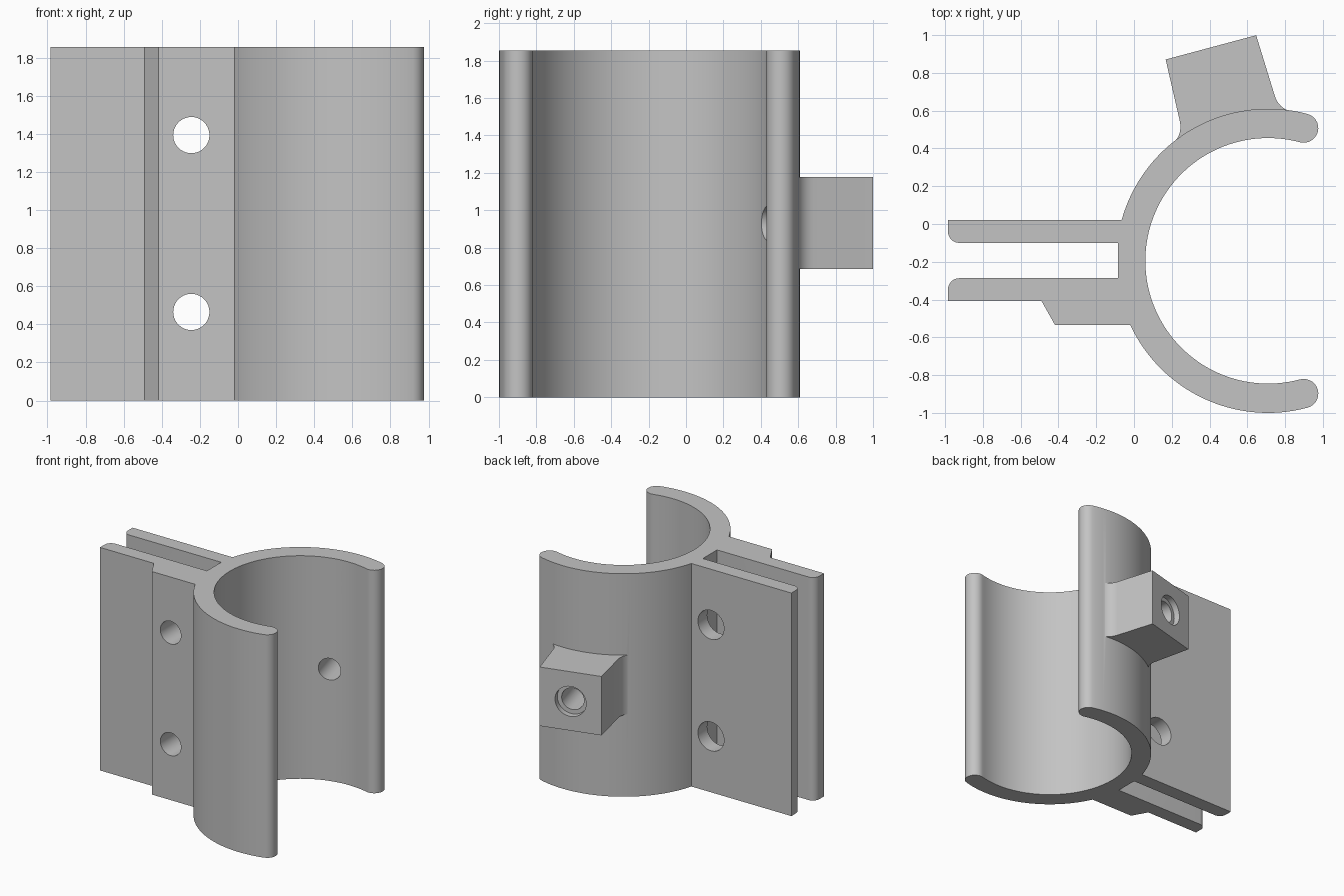
import bpy, bmesh
from math import sin, cos, radians, degrees, asin, sqrt
from mathutils import Vector, Matrix

if "Cube" in bpy.data.objects:
    bpy.data.objects.remove(bpy.data.objects["Cube"])

HEIGHT = 1.855
CENTRE = Vector((0.71, -0.195))
R_OUT, R_IN = 0.805, 0.65
R_MID, R_CAP = (R_OUT + R_IN) / 2, (R_OUT - R_IN) / 2
OPEN = 75        # half angle of the clip opening
BOSS = 105       # direction of the screw boss

grey = bpy.data.materials.new("plain grey")
grey.use_nodes = True
grey.diffuse_color = (0.55, 0.55, 0.55, 1)
grey.node_tree.nodes["Principled BSDF"].inputs["Base Color"].default_value = grey.diffuse_color


def arc(c, r, a0, a1, n):
    angles = [radians(a0 + (a1 - a0) * i / n) for i in range(n + 1)]
    return [Vector((c[0] + r * cos(a), c[1] + r * sin(a))) for a in angles]


def prism(name, outline, z0, z1):
    bm = bmesh.new()
    face = bm.faces.new([bm.verts.new((p[0], p[1], z0)) for p in outline])
    top = bmesh.ops.extrude_face_region(bm, geom=[face])["geom"]
    moved = [v for v in top if isinstance(v, bmesh.types.BMVert)]
    bmesh.ops.translate(bm, verts=moved, vec=(0, 0, z1 - z0))
    bmesh.ops.recalc_face_normals(bm, faces=bm.faces)
    return finish(name, bm)


def rod(name, start, end, r):
    start, end = Vector(start), Vector(end)
    d = end - start
    bm = bmesh.new()
    place = Matrix.Translation((start + end) / 2) @ d.to_track_quat("Z", "Y").to_matrix().to_4x4()
    bmesh.ops.create_cone(bm, cap_ends=True, segments=40, radius1=r, radius2=r,
                          depth=d.length, matrix=place)
    return finish(name, bm)


def finish(name, bm):
    me = bpy.data.meshes.new(name)
    bm.to_mesh(me)
    bm.free()
    me.materials.append(grey)
    ob = bpy.data.objects.new(name, me)
    bpy.context.collection.objects.link(ob)
    return ob


def combine(target, other, operation):
    other.hide_render = True
    bpy.context.view_layer.objects.active = target
    mod = target.modifiers.new(operation, "BOOLEAN")
    mod.operation, mod.solver, mod.object = operation, "EXACT", other
    bpy.ops.object.modifier_apply(modifier=mod.name)
    bpy.data.objects.remove(other)


def polar(r, a):
    return CENTRE + Vector((cos(radians(a)), sin(radians(a)))) * r


# Clip ring with rounded lips, two clamp plates and the thickened pad
back_y, pad_y = 0.022, -0.535
a_back = 180 - degrees(asin((back_y - CENTRE.y) / R_OUT))
a_pad = 180 - degrees(asin((pad_y - CENTRE.y) / R_OUT))
tip, slot, rad = -0.985, -0.085, 0.06
outline = arc(CENTRE, R_OUT, OPEN, a_back, 40)
outline += [(tip, back_y)]
outline += arc((tip + rad, -0.1 + rad), rad, 180, 270, 8)
outline += [(slot, -0.1), (slot, -0.287)]
outline += arc((tip + rad, -0.287 - rad), rad, 90, 180, 8)
outline += [(tip, -0.407), (-0.49, -0.407), (-0.418, pad_y)]
outline += arc(CENTRE, R_OUT, a_pad, 360 - OPEN, 32)
outline += arc(polar(R_MID, -OPEN), R_CAP, -OPEN, 180 - OPEN, 14)[1:-1]
outline += arc(CENTRE, R_IN, 360 - OPEN, OPEN, 80)
outline += arc(polar(R_MID, OPEN), R_CAP, OPEN - 180, OPEN, 14)[1:-1]
body = prism("pipe_clip", outline, 0, HEIGHT)

# Screw boss with filleted sides, drawn as (sideways, outward) and mirrored
start, corner, end = Vector((0.26, 0.84)), Vector((0.262, 0.762)), Vector((0.33, 0.728))
half = [Vector((0.248, 1.17))]
for i in range(9):
    t = i / 8
    half.append(start * (1 - t) ** 2 + corner * 2 * t * (1 - t) + end * t * t)
half.append(Vector((0.3, 0.7)))
side = half + [Vector((-p.x, p.y)) for p in reversed(half)]
out = polar(1, BOSS) - CENTRE
across = Vector((-out.y, out.x))
boss = prism("screw_boss", [CENTRE + across * p.x + out * p.y for p in side], 0.687, 1.177)
combine(body, boss, "UNION")

# Screw hole and counterbore through the boss
mid = 0.93
for name, r0, r in (("boss_hole", 0.5, 0.09), ("boss_counterbore", 1.12, 0.125)):
    combine(body, rod(name, (*polar(r0, BOSS), mid), (*polar(1.3, BOSS), mid), r), "DIFFERENCE")

# Bolt holes: wider through the back plate, narrower through the pad
for z in (0.465, 1.393):
    combine(body, rod("back_hole", (-0.245, -0.19, z), (-0.245, 0.1, z), 0.12), "DIFFERENCE")
    combine(body, rod("front_hole", (-0.245, -0.65, z), (-0.245, -0.19, z), 0.095), "DIFFERENCE")

bpy.ops.object.select_all(action="DESELECT")
body.select_set(True)
bpy.context.view_layer.objects.active = body
bpy.ops.object.shade_smooth_by_angle(angle=radians(30))
